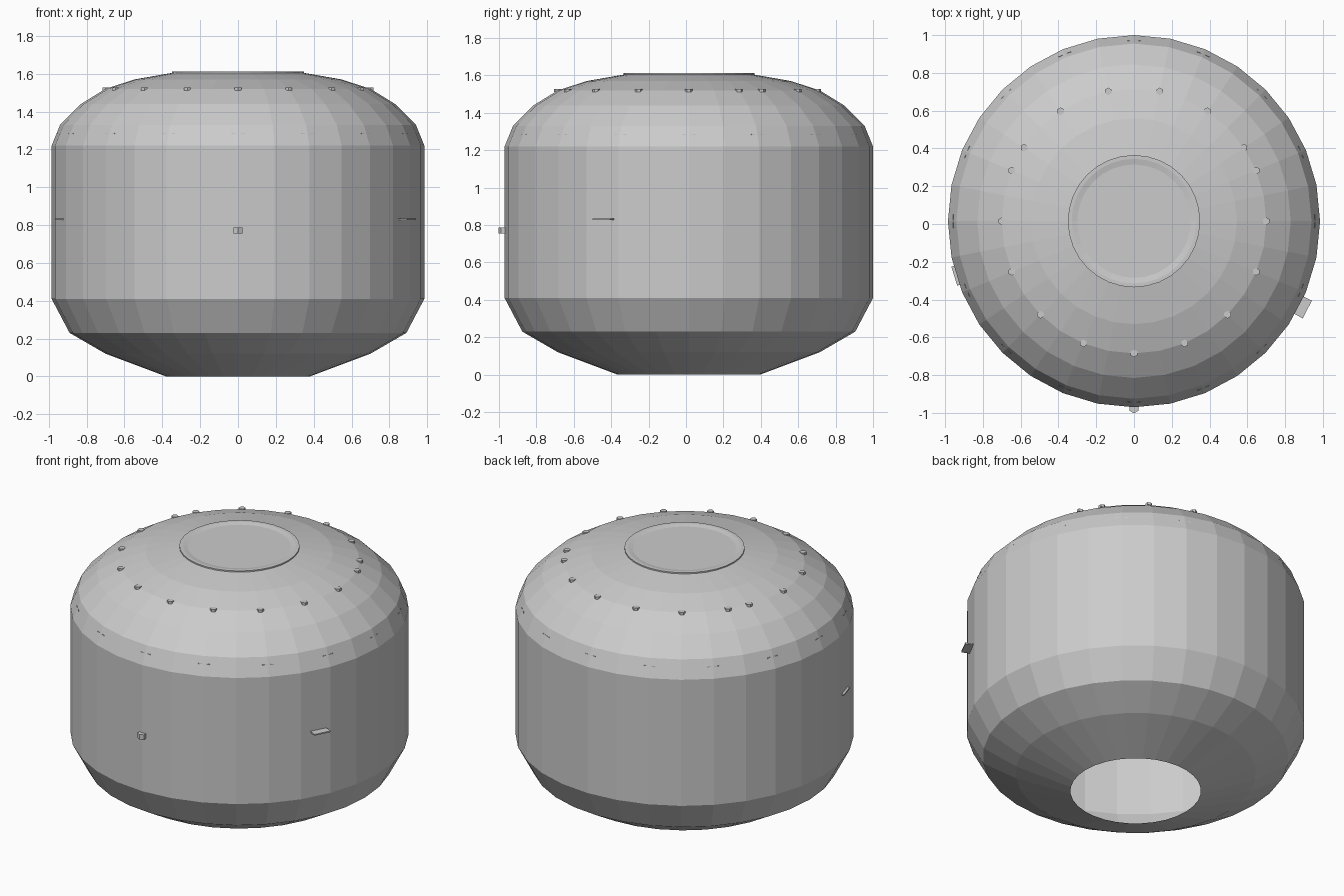
import bpy, bmesh
from math import sin, cos, pi, radians
from mathutils import Matrix, Vector

if "Cube" in bpy.data.objects:
    bpy.data.objects.remove(bpy.data.objects["Cube"])

CY = 0.015      # body axis sits slightly behind the origin
SIDES = 32


def finish(bm, name):
    me = bpy.data.meshes.new(name)
    bm.to_mesh(me)
    bm.free()
    ob = bpy.data.objects.new(name, me)
    bpy.context.collection.objects.link(ob)
    return ob


def lathe(name, profile):
    bm = bmesh.new()
    rings = []
    for r, z in profile:
        rings.append([bm.verts.new((r * sin(2 * pi * i / SIDES),
                                    CY - r * cos(2 * pi * i / SIDES), z))
                      for i in range(SIDES)])
    for a, b in zip(rings, rings[1:]):
        for i in range(SIDES):
            j = (i + 1) % SIDES
            bm.faces.new((a[i], a[j], b[j], b[i]))
    bm.faces.new(rings[-1])
    return finish(bm, name)


def around(angle, r, z):
    # frame on the body: angle from the front, local -y points outward
    return (Matrix.Translation((0, CY, 0)) @ Matrix.Rotation(radians(angle), 4, 'Z')
            @ Matrix.Translation((0, -r, z)))


def box(bm, frame, size):
    bmesh.ops.create_cube(bm, size=1,
                          matrix=frame @ Matrix.Diagonal((*size, 1)))


def hexagon(bm, loc, r, h):
    bmesh.ops.create_cone(bm, cap_ends=True, segments=6, radius1=r, radius2=r,
                          depth=h, matrix=Matrix.Translation(loc))


# faceted shell, open underneath, with a shallow lipped disc on top
lathe("shell", [(0.38, 0), (0.70, 0.12), (0.89, 0.23), (0.985, 0.41),
                (0.985, 1.22), (0.94, 1.33), (0.83, 1.44), (0.70, 1.52),
                (0.545, 1.57), (0.35, 1.604), (0.35, 1.612),
                (0.33, 1.612), (0.30, 1.606)])

# studs around the shoulder
bm = bmesh.new()
half = [11.25, 33.75, 56.25, 67.5, 90, 112.5, 135, 157.5]
for a in [180] + half + [-h for h in half]:
    t = radians(a)
    hexagon(bm, (0.70 * sin(t), CY + 0.70 * cos(t), 1.52), 0.02, 0.016)
finish(bm, "shoulder_studs")

# inner blocks whose corners just break the shell
bm = bmesh.new()
for k in range(16):
    box(bm, around(k * 22.5, 0.942, 1.275), (0.07, 0.03, 0.025))
finish(bm, "shoulder_blocks")

# front peg
bm = bmesh.new()
hexagon(bm, (0, -0.975, 0.77), 0.027, 0.032)
finish(bm, "front_peg")

# side tabs with a pair of pins above each
for name, angle, r in (("right_tab", 63, 0.98), ("left_tab", -73, 0.945)):
    bm = bmesh.new()
    box(bm, around(angle, r, 0.83), (0.105, 0.10, 0.008))
    for dx in (-0.05, 0.05):
        p = around(angle, 0.968, 0.885) @ Vector((dx, 0, 0))
        hexagon(bm, p, 0.011, 0.012)
    finish(bm, name)
